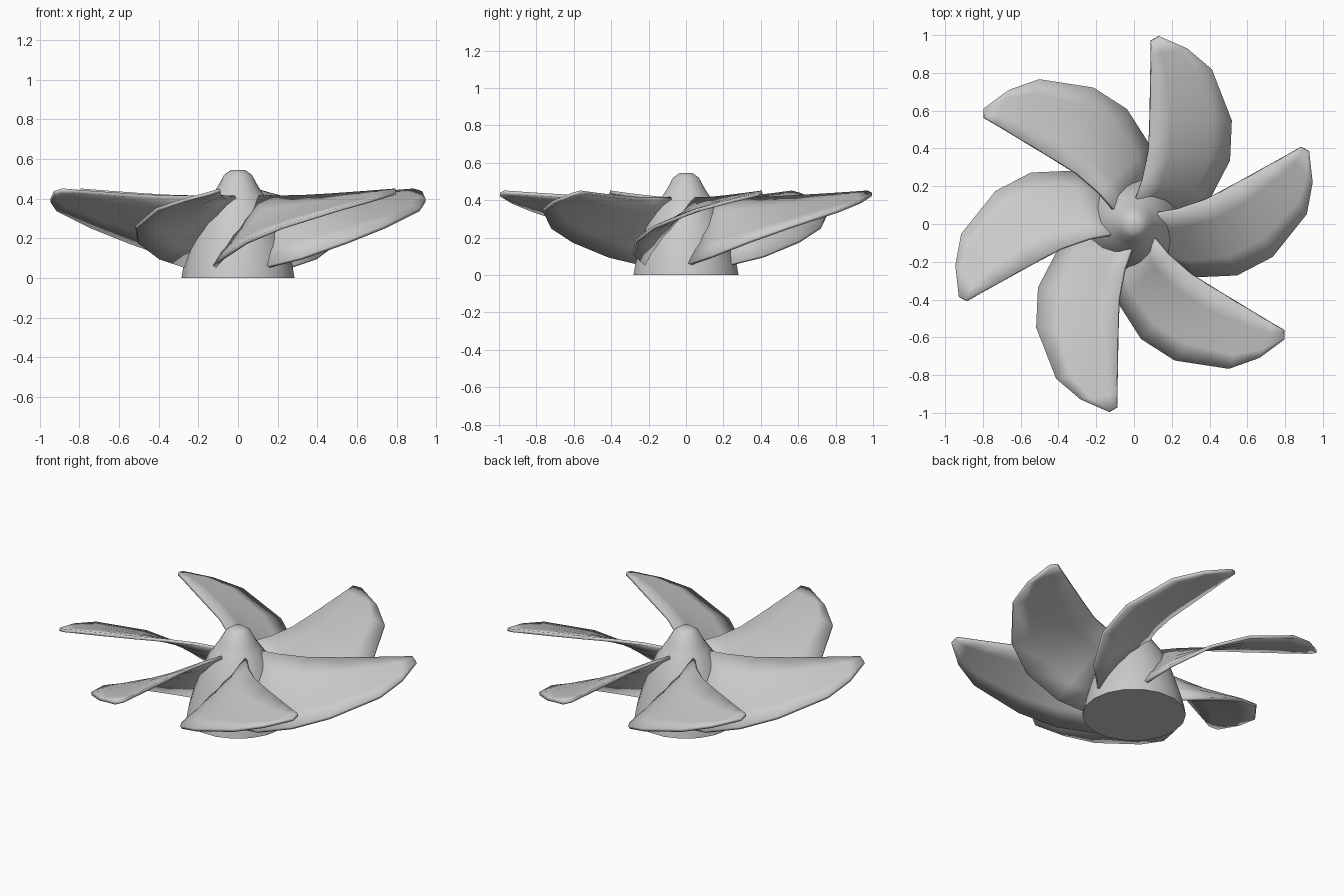
import bpy, bmesh, math
from mathutils import Vector

if "Cube" in bpy.data.objects:
    bpy.data.objects.remove(bpy.data.objects["Cube"])


def add_object(name, bm):
    bmesh.ops.recalc_face_normals(bm, faces=bm.faces[:])
    mesh = bpy.data.meshes.new(name)
    bm.to_mesh(mesh)
    bm.free()
    ob = bpy.data.objects.new(name, mesh)
    bpy.context.collection.objects.link(ob)
    return ob


def smooth(ob, angle):
    bpy.ops.object.select_all(action='DESELECT')
    ob.select_set(True)
    bpy.context.view_layer.objects.active = ob
    bpy.ops.object.shade_smooth_by_angle(angle=math.radians(angle))


# Hub: flared base rising to a small rounded nose (radius, height)
profile = [(0.285, 0), (0.275, 0.06), (0.25, 0.15), (0.21, 0.27), (0.165, 0.37),
           (0.13, 0.42), (0.10, 0.465), (0.07, 0.52), (0.035, 0.545)]
SIDES = 18
bm = bmesh.new()
rings = [[bm.verts.new((r * math.cos(2 * math.pi * k / SIDES),
                        r * math.sin(2 * math.pi * k / SIDES), z))
          for k in range(SIDES)] for r, z in profile]
for a, b in zip(rings, rings[1:]):
    for k in range(SIDES):
        n = (k + 1) % SIDES
        bm.faces.new((a[k], a[n], b[n], b[k]))
bm.faces.new(rings[0])
bm.faces.new(rings[-1])
smooth(add_object("hub", bm), 50)

# Blade: swept surface between the high straight edge and the low curved edge
upper = [(0.0, 0.10, 0.41), (0.05, 0.24, 0.41), (0.08, 0.40, 0.41), (0.085, 0.58, 0.418),
         (0.088, 0.78, 0.43), (0.09, 0.90, 0.438), (0.09, 0.97, 0.443)]
lower = [(0.25, 0.0, 0.05), (0.40, 0.14, 0.10), (0.505, 0.34, 0.18), (0.515, 0.55, 0.255),
         (0.41, 0.82, 0.345), (0.28, 0.93, 0.39), (0.13, 0.995, 0.43)]
COLS = 5


def add_blade(index):
    bm = bmesh.new()
    grid = [[bm.verts.new(Vector(u).lerp(Vector(l), c / (COLS - 1)))
             for c in range(COLS)] for u, l in zip(upper, lower)]
    for a, b in zip(grid, grid[1:]):
        for c in range(COLS - 1):
            bm.faces.new((a[c], a[c + 1], b[c + 1], b[c]))
    ob = add_object(f"blade_{index + 1}", bm)
    ob.rotation_euler.z = index * math.pi / 3
    mod = ob.modifiers.new("thickness", 'SOLIDIFY')
    mod.thickness = 0.018
    mod.offset = 0
    smooth(ob, 40)


for i in range(6):
    add_blade(i)
